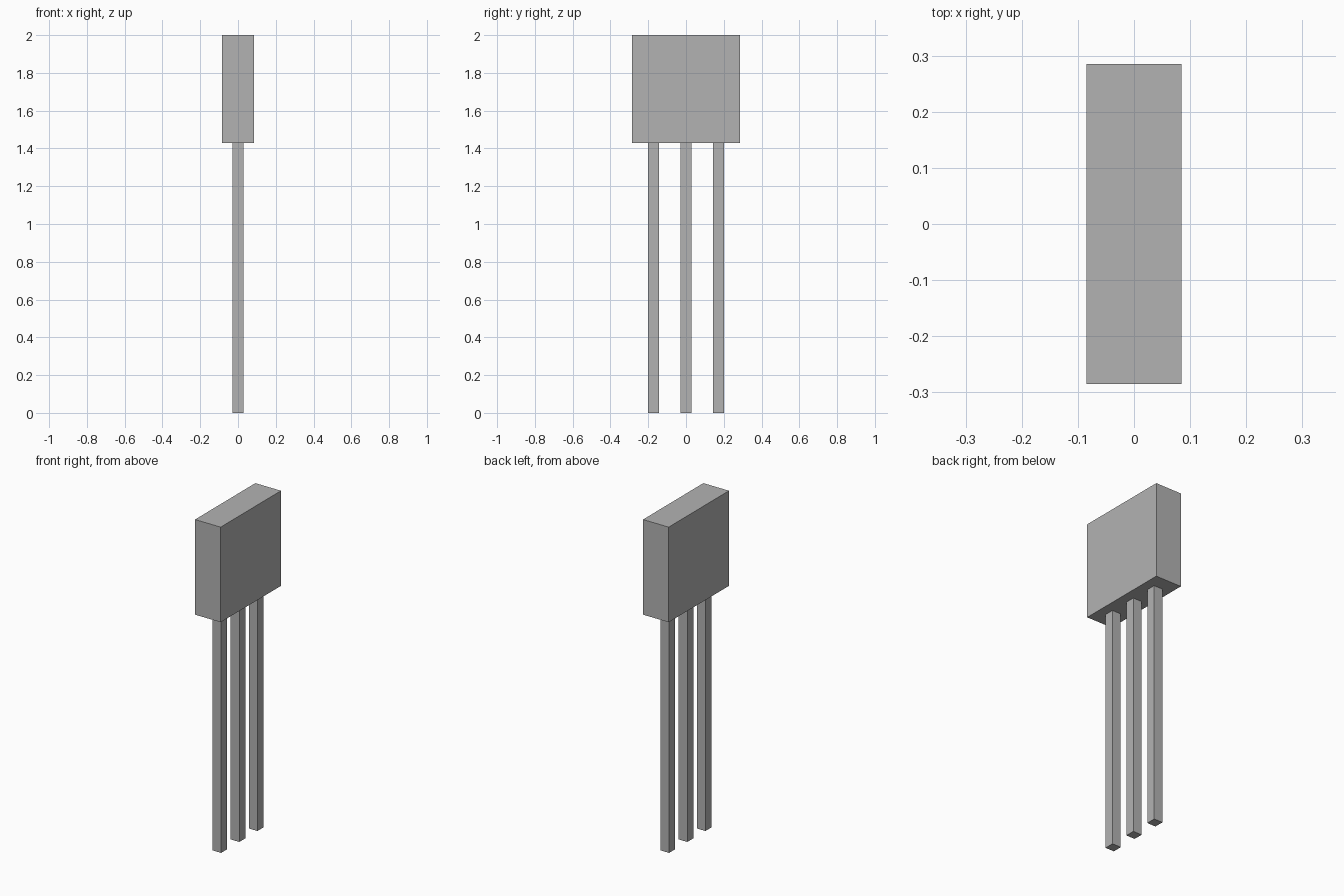
import bpy

default = bpy.data.objects.get("Cube")
if default:
    bpy.data.objects.remove(default, do_unlink=True)

# Single grey material
grey = bpy.data.materials.new("mid_grey")
grey.use_nodes = True
colour = (0.45, 0.45, 0.45, 1)
grey.diffuse_color = colour
grey.node_tree.nodes["Principled BSDF"].inputs["Base Color"].default_value = colour


def box(name, size, centre):
    """Add a flat-faced box with applied scale."""
    bpy.ops.mesh.primitive_cube_add(size=1, location=centre)
    obj = bpy.context.object
    obj.name = name
    obj.scale = size
    bpy.ops.object.transform_apply(location=False, rotation=False, scale=True)
    obj.data.materials.append(grey)
    return obj


TOP = 2.0
BODY_BASE = 1.43
LEG_WIDTH = 0.057
LEG_SPACING = 0.172

# Block-shaped body
box("body", (0.17, 0.571, TOP - BODY_BASE), (0, 0, (TOP + BODY_BASE) / 2))

# Three square legs in a row
for name, step in (("front_leg", -1), ("middle_leg", 0), ("back_leg", 1)):
    box(name, (LEG_WIDTH, LEG_WIDTH, BODY_BASE), (0, step * LEG_SPACING, BODY_BASE / 2))
